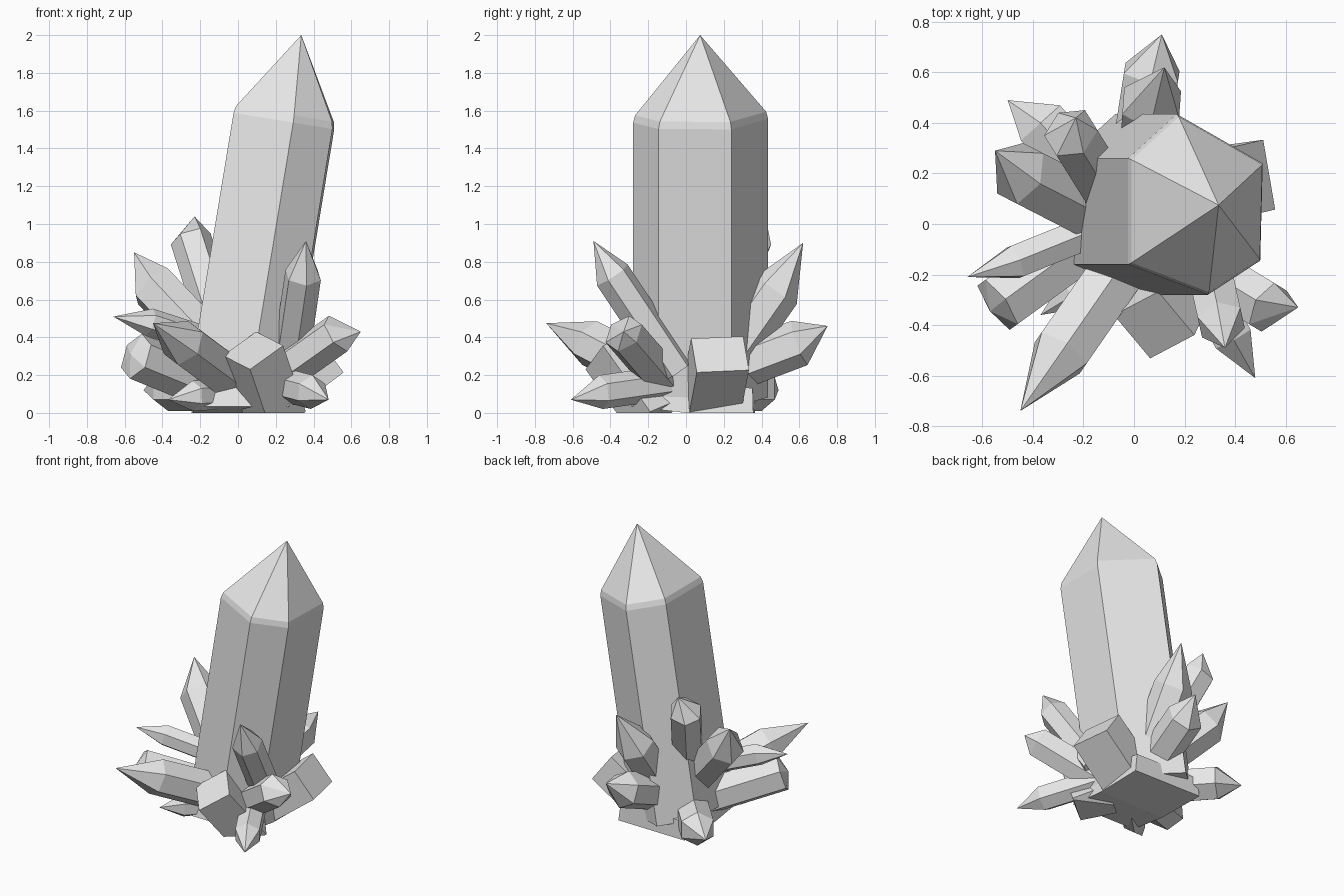
import bpy
import bmesh
from math import cos, sin, tau
from mathutils import Vector

cube = bpy.data.objects.get("Cube")
if cube:
    bpy.data.objects.remove(cube, do_unlink=True)

stone = bpy.data.materials.new("grey_crystal")
stone.use_nodes = True
grey = (0.8, 0.8, 0.8, 1)
stone.diffuse_color = grey
stone.node_tree.nodes["Principled BSDF"].inputs["Base Color"].default_value = grey


def polygon(sides, radius, turn=0.0, wide=1.0):
    """Regular cross-section, optionally stretched."""
    angles = [tau * (i + turn) / sides for i in range(sides)]
    return [(radius * cos(a) / wide, radius * sin(a) * wide) for a in angles]


def loft(name, section, stations, tip=None, hint=(0, 0, 1)):
    """Skin a cross-section through (centre, scale) stations, closing to a tip or a flat end."""
    bm = bmesh.new()
    axis = (Vector(stations[-1][0]) - Vector(stations[0][0])).normalized()
    u = Vector(hint)
    u = (u - axis * u.dot(axis)).normalized()
    v = axis.cross(u)
    rings = [[bm.verts.new(Vector(c) + (u * x + v * y) * s) for x, y in section]
             for c, s in stations]
    n = len(section)
    for low, high in zip(rings, rings[1:]):
        for i in range(n):
            j = (i + 1) % n
            bm.faces.new((low[i], low[j], high[j], high[i]))
    bm.faces.new(rings[0][::-1])
    if tip:
        point = bm.verts.new(tip)
        for i in range(n):
            bm.faces.new((rings[-1][i], rings[-1][(i + 1) % n], point))
    else:
        bm.faces.new(rings[-1])
    # Trim whatever reaches below the ground
    cut = bmesh.ops.bisect_plane(bm, geom=bm.verts[:] + bm.edges[:] + bm.faces[:],
                                 plane_co=(0, 0, 0), plane_no=(0, 0, -1), clear_outer=True)
    edges = [e for e in cut["geom_cut"] if isinstance(e, bmesh.types.BMEdge)]
    if edges:
        bmesh.ops.holes_fill(bm, edges=edges)
    bmesh.ops.recalc_face_normals(bm, faces=bm.faces)
    mesh = bpy.data.meshes.new(name)
    bm.to_mesh(mesh)
    bm.free()
    mesh.materials.append(stone)
    obj = bpy.data.objects.new(name, mesh)
    bpy.context.collection.objects.link(obj)


# Tall leaning crystal with a narrow bevelled shoulder
main_section = [(.26, -.22), (.27, .165), (-.075, .36),
                (-.27, .185), (-.27, -.235), (.05, -.355)]
loft("main_crystal", main_section,
     [((0, .075, .07), 1), ((.243, .075, 1.545), 1), ((.249, .075, 1.583), .97)],
     tip=(.335, .075, 2), hint=(1, 0, 0))

# Low block under the cluster
loft("base_block", [(.27, -.29), (.29, .36), (-.25, .37), (-.23, -.28)],
     [((0, 0, 0), 1), ((0, .02, .17), .93)], hint=(1, 0, 0))

# Pointed crystals: name, base, shoulder, tip, radius
points = [
    ("front_right_spike", (-.02, -.12, .17), (-.29, -.51, .37), (-.45, -.74, .475), .125),
    ("right_thin_spike", (-.1, 0, .36), (-.47, -.15, .48), (-.66, -.21, .51), .075),
    ("front_left_low_spike", (.2, -.1, .16), (.39, -.45, .11), (.48, -.61, .07), .09),
    ("front_left_tall_spike", (.27, -.05, .22), (.345, -.39, .73), (.36, -.49, .91), .1),
    ("left_stub", (.12, -.08, .13), (.53, -.33, .42), (.65, -.33, .43), .11),
    ("back_tall_spike", (.05, .2, .25), (.07, .48, .65), (.12, .62, .9), .13),
    ("back_low_spike", (0, .15, .2), (.07, .6, .37), (.11, .75, .46), .125),
    ("back_right_tall_stub", (-.1, .12, .45), (-.25, .36, .92), (-.23, .42, 1.04), .11),
    ("right_tall_spike", (-.1, .02, .3), (-.45, .2, .67), (-.55, .29, .85), .13),
    ("back_right_low_spike", (-.1, .1, .13), (-.37, .4, .13), (-.5, .49, .12), .12),
    ("right_stub", (-.1, 0, .12), (-.54, -.32, .3), (-.57, -.345, .31), .125),
    ("front_right_low_spike", (-.05, -.1, .1), (-.24, -.28, .09), (-.37, -.36, .07), .08),
]
for name, base, shoulder, tip, radius in points:
    loft(name, polygon(6, radius), [(base, 1), (shoulder, 1)], tip)

# Blunt square crystals with flat ends
loft("front_block", polygon(4, .166, .5),
     [((.2, -.15, -.02), 1), ((.08, -.4, .33), 1)], hint=(-.14, .17, .07))
loft("left_block", polygon(4, .177, .5, 1.12),
     [((.11, .13, .04), 1), ((.47, .18, .31), 1)], hint=(-.13, -.03, .17))
